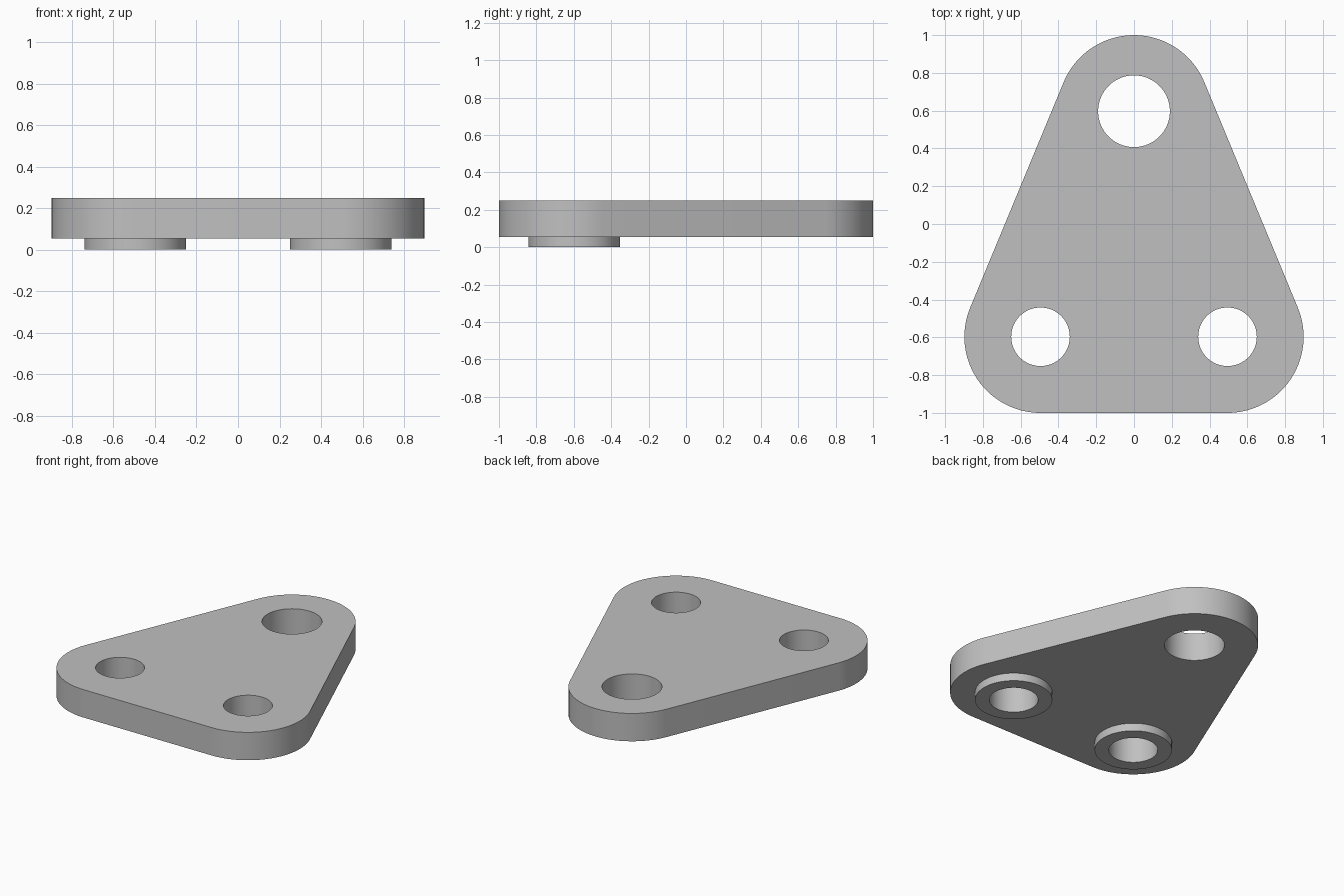
import bpy
import bmesh
from math import pi, cos, sin, atan2

cube = bpy.data.objects.get("Cube")
if cube:
    bpy.data.objects.remove(cube, do_unlink=True)

# Main dimensions
TOP_Z, PLATE_Z = 0.25, 0.055
CORNER_R, BOSS_R = 0.403, 0.245
BIG_HOLE_R, SMALL_HOLE_R = 0.19, 0.155
BACK = (0, 0.597)
LEFT = (0.495, -0.597)
RIGHT = (-0.495, -0.597)

grey = bpy.data.materials.new("Grey metal")
grey.use_nodes = True
colour = (0.53, 0.53, 0.53, 1)
grey.diffuse_color = colour
grey.node_tree.nodes["Principled BSDF"].inputs["Base Color"].default_value = colour


def arc(centre, radius, start, end, steps):
    """Points along an arc, both ends included."""
    angles = [start + (end - start) * i / steps for i in range(steps + 1)]
    return [(centre[0] + radius * cos(a), centre[1] + radius * sin(a)) for a in angles]


def circle(centre, radius, steps=64):
    return arc(centre, radius, 0, 2 * pi, steps)[:-1]


def extruded(name, loops, bottom, top, open_top=False):
    """Fill an outline with holes and extrude it upwards."""
    bm = bmesh.new()
    edges = []
    for loop in loops:
        verts = [bm.verts.new((x, y, bottom)) for x, y in loop]
        edges += [bm.edges.new((a, b)) for a, b in zip(verts, verts[1:] + verts[:1])]
    bmesh.ops.triangle_fill(bm, edges=edges, use_beauty=True, normal=(0, 0, -1))
    result = bmesh.ops.extrude_face_region(bm, geom=bm.faces[:], use_keep_orig=True)
    raised = [v for v in result["geom"] if isinstance(v, bmesh.types.BMVert)]
    bmesh.ops.translate(bm, verts=raised, vec=(0, 0, top - bottom))
    bmesh.ops.recalc_face_normals(bm, faces=bm.faces[:])
    if open_top:
        caps = [f for f in bm.faces if all(v.co.z > (top + bottom) / 2 for v in f.verts)]
        bmesh.ops.delete(bm, geom=caps, context="FACES_ONLY")
    mesh = bpy.data.meshes.new(name)
    bm.to_mesh(mesh)
    bm.free()
    mesh.materials.append(grey)
    obj = bpy.data.objects.new(name, mesh)
    bpy.context.collection.objects.link(obj)
    bpy.ops.object.select_all(action="DESELECT")
    obj.select_set(True)
    bpy.context.view_layer.objects.active = obj
    bpy.ops.object.shade_smooth_by_angle(angle=pi / 6)
    return obj


# Rounded triangular plate: three corner arcs joined by tangent sides
tilt = atan2(LEFT[0], BACK[1] - LEFT[1])
outline = (arc(BACK, CORNER_R, tilt, pi - tilt, 32)
           + arc(RIGHT, CORNER_R, pi - tilt, 1.5 * pi, 32)
           + arc(LEFT, CORNER_R, -pi / 2, tilt, 32))
holes = [circle(BACK, BIG_HOLE_R), circle(LEFT, SMALL_HOLE_R), circle(RIGHT, SMALL_HOLE_R)]
extruded("plate", [outline] + holes, PLATE_Z, TOP_Z)

# Raised rings under the two front holes
for side, centre in (("left", LEFT), ("right", RIGHT)):
    rings = [circle(centre, BOSS_R), circle(centre, SMALL_HOLE_R)]
    extruded(side + "_boss", rings, 0, PLATE_Z, open_top=True)
